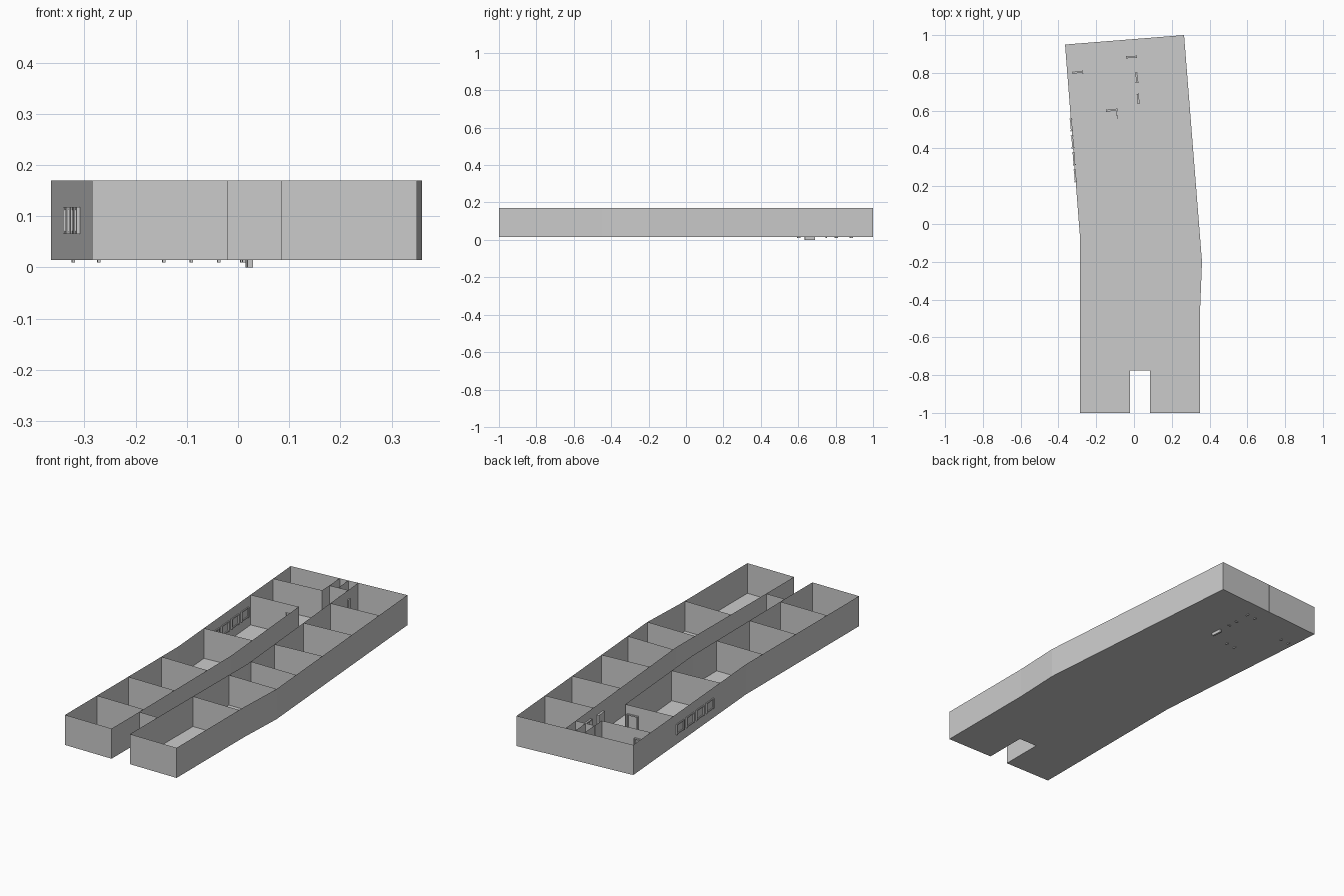
import bpy, bmesh, math
from mathutils import Matrix, Vector

if "Cube" in bpy.data.objects:
    bpy.data.objects.remove(bpy.data.objects["Cube"])

Z0, Z1 = 0.015, 0.17          # floor level and wall top
TILT = math.atan2(0.08, 1.03)  # the rear wing is turned by this angle


def finish(bm, name):
    mesh = bpy.data.meshes.new(name)
    bm.to_mesh(mesh)
    bm.free()
    obj = bpy.data.objects.new(name, mesh)
    bpy.context.collection.objects.link(obj)
    return obj


def wall(name, pts, closed=False):
    """Thin sheet wall following a plan path."""
    bm = bmesh.new()
    low = [bm.verts.new((x, y, Z0)) for x, y in pts]
    top = [bm.verts.new((x, y, Z1)) for x, y in pts]
    n = len(pts)
    for i in range(n if closed else n - 1):
        j = (i + 1) % n
        bm.faces.new((low[i], low[j], top[j], top[i]))
    return finish(bm, name)


def add_box(bm, m, size, offset):
    bmesh.ops.create_cube(bm, size=1, matrix=m @ Matrix.Translation(offset)
                          @ Matrix.Diagonal((*size, 1)))


def frame(name, x, y, angle, width, z0, z1, sill=False, t=0.006):
    """Rectangular door or window frame, standing along the given angle."""
    bm = bmesh.new()
    m = Matrix.Translation((x, y, 0)) @ Matrix.Rotation(angle, 4, 'Z')
    for s in (-1, 1):
        add_box(bm, m, (t, 0.015, z1 - z0), (s * (width - t) / 2, 0, (z0 + z1) / 2))
    add_box(bm, m, (width - 2 * t, 0.009, t), (0, 0, z1 - t / 2))
    if sill:
        add_box(bm, m, (width - 2 * t, 0.009, t), (0, 0, z0 + t / 2))
    return finish(bm, name)


def along(pts, y):
    """x of a plan path at height y."""
    for (xa, ya), (xb, yb) in zip(pts, pts[1:]):
        if ya <= y <= yb:
            return xa + (xb - xa) * (y - ya) / (yb - ya)
    return pts[-1][0]


# Plan lines, front to back
left_side = [(-0.285, -1), (-0.285, -0.08), (-0.365, 0.95)]
right_side = [(0.35, -1), (0.35, -0.45), (0.36, -0.2), (0.265, 1)]
left_hall = [(-0.02, -0.775), (-0.025, -0.02), (-0.077, 0.605)]
right_hall = [(0.085, -0.775), (0.09, -0.05), (0.0, 0.978)]
entrance = [(0.085, -1), (0.085, -0.775), (-0.02, -0.775), (-0.02, -1)]
outline = right_side + left_side[::-1] + entrance[::-1]

# Floor slab sheet and outer walls
bm = bmesh.new()
bm.faces.new([bm.verts.new((x, y, Z0)) for x, y in outline])
floor = finish(bm, "floor")
floor.data.update()
wall("outer_wall", outline, closed=True)

# Corridor walls
wall("left_corridor_wall", left_hall)
wall("right_corridor_wall", right_hall)

# Room partitions on the left
for y in (-0.74, -0.486, -0.216, 0.155, 0.583):
    y2 = y + (0.02 if y > 0 else 0)
    wall("left_partition", [(along(left_side, y), y), (along(left_hall, y2), y2)])

# Room partitions on the right
for y in (-0.49, -0.2, -0.02, 0.22, 0.49, 0.74):
    y1 = y - (0.02 if y > 0.1 else 0)
    wall("right_partition", [(along(right_hall, y1), y1), (along(right_side, y), y)])

# Small rooms at the rear
wall("rear_room_wall", [(along(left_side, 0.79), 0.79), (-0.091, 0.815), (-0.1, 0.972)])
wall("rear_lobby_wall", [(-0.095, 0.878), (0.008, 0.886)])
wall("rear_closet_wall", [(-0.046, 0.882), (-0.053, 0.975)])

# Door frames
frame("rear_room_door", -0.297, 0.803, TILT, 0.056, 0.01, 0.125)
frame("large_room_door", -0.118, 0.602, TILT, 0.06, 0.01, 0.125)
frame("lobby_door", -0.013, 0.884, TILT, 0.056, 0.01, 0.125)
frame("hall_door", 0.014, 0.775, math.pi / 2 + TILT, 0.056, 0.01, 0.125)

# Solid door leaf in the right corridor wall, reaching below the floor
bm = bmesh.new()
add_box(bm, Matrix.Translation((0.022, 0.662, 0.06))
        @ Matrix.Rotation(TILT, 4, 'Z'), (0.011, 0.055, 0.12), (0, 0, 0))
finish(bm, "door_leaf")

# Thin jamb beside the corridor opening
bm = bmesh.new()
add_box(bm, Matrix.Translation((-0.09, 0.575, 0.07))
        @ Matrix.Rotation(TILT, 4, 'Z'), (0.003, 0.04, 0.11), (0, 0, 0))
finish(bm, "door_jamb")

# Window frames in the left outer wall
for y in (0.255, 0.345, 0.435, 0.525):
    frame("window_frame", along(left_side, y), y, math.pi / 2 + TILT,
          0.068, 0.065, 0.118, sill=True)

# Round rug in the large room
bm = bmesh.new()
bmesh.ops.create_cone(bm, cap_ends=True, segments=48, radius1=0.08, radius2=0.08,
                      depth=0.002, matrix=Matrix.Translation((-0.19, 0.36, Z0 + 0.001)))
finish(bm, "round_rug")
